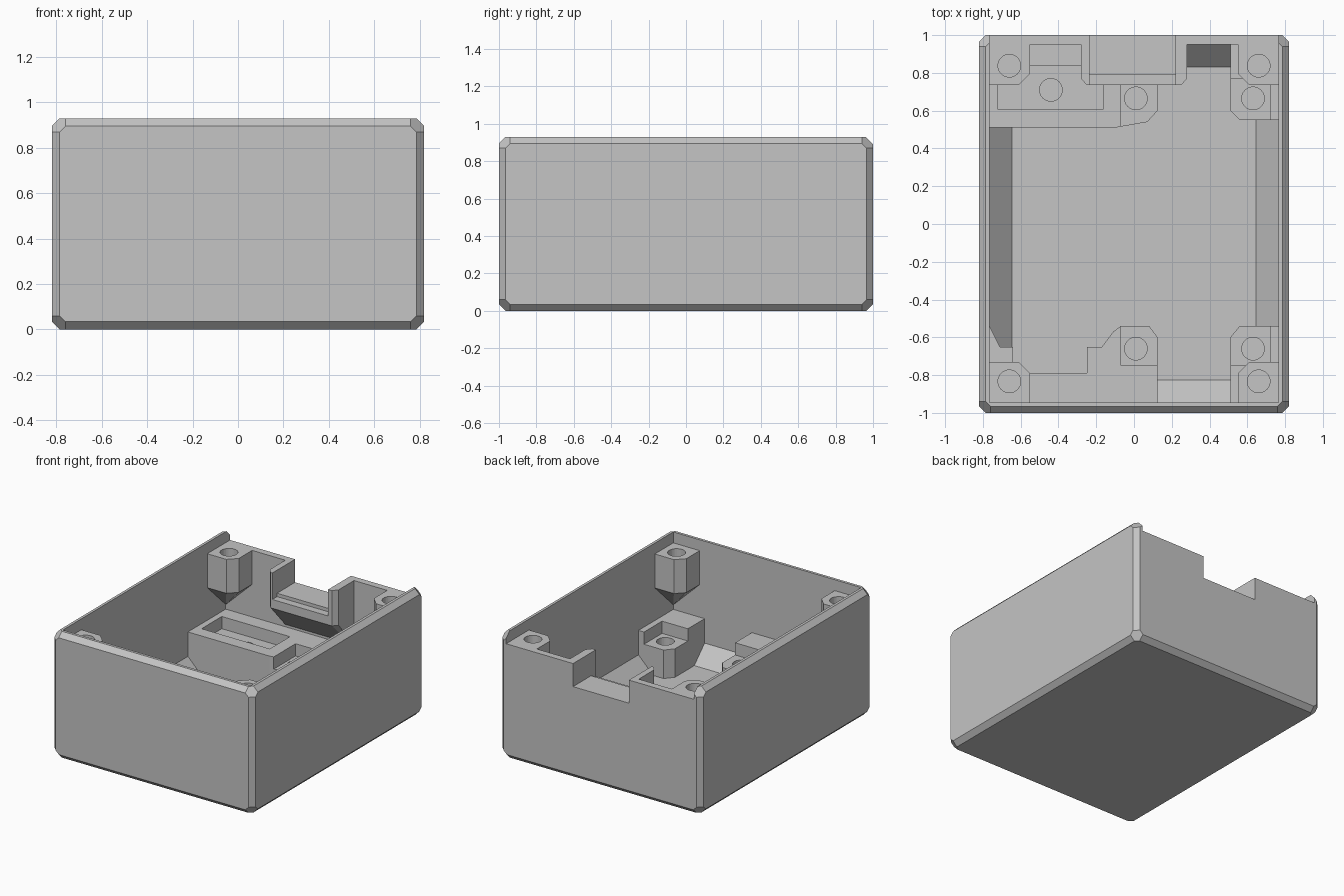
import bpy, bmesh, math
from itertools import permutations, product

if "Cube" in bpy.data.objects:
    bpy.data.objects.remove(bpy.data.objects["Cube"])

grey = bpy.data.materials.new("plain_grey")
grey.diffuse_color = (0.555, 0.555, 0.555, 1)
grey.use_nodes = True
grey.node_tree.nodes["Principled BSDF"].inputs["Base Color"].default_value = grey.diffuse_color


def finish(name, bm):
    bmesh.ops.recalc_face_normals(bm, faces=bm.faces)
    me = bpy.data.meshes.new(name)
    bm.to_mesh(me)
    bm.free()
    me.materials.append(grey)
    ob = bpy.data.objects.new(name, me)
    bpy.context.collection.objects.link(ob)
    return ob


def loft(name, rings):
    """Closed solid through rings given as (outline, height)."""
    bm = bmesh.new()
    loops = [[bm.verts.new((x, y, z)) for x, y in pts] for pts, z in rings]
    for a, b in zip(loops, loops[1:]):
        for i in range(len(a)):
            j = (i + 1) % len(a)
            bm.faces.new((a[i], a[j], b[j], b[i]))
    bm.faces.new(loops[0])
    bm.faces.new(loops[-1])
    return finish(name, bm)


def rect(x0, x1, y0, y1):
    return [(x0, y0), (x1, y0), (x1, y1), (x0, y1)]


def box(x0, x1, y0, y1, z0, z1):
    return loft("cutter", [(rect(x0, x1, y0, y1), z0), (rect(x0, x1, y0, y1), z1)])


def hole(x, y, z0, z1, r=0.06, n=32):
    ring = [(x + r * math.cos(2 * math.pi * i / n), y + r * math.sin(2 * math.pi * i / n))
            for i in range(n)]
    return loft("cutter", [(ring, z0), (ring, z1)])


def cut(ob, *cutters):
    """Subtract the cutters, then discard them."""
    for c in cutters:
        mod = ob.modifiers.new("cut", 'BOOLEAN')
        mod.operation = 'DIFFERENCE'
        mod.solver = 'EXACT'
        mod.object = c
    bpy.context.view_layer.update()
    dg = bpy.context.evaluated_depsgraph_get()
    me = bpy.data.meshes.new_from_object(ob.evaluated_get(dg))
    ob.modifiers.clear()
    ob.data = me
    for c in cutters:
        bpy.data.objects.remove(c)


W, F, B = 0.765, -0.945, 0.95          # inner walls: sides, front, back
SHELF, NOTCH, LIP, SEAT = 0.85, 0.68, 0.36, 0.27

# Case: chamfered box with clipped corners
bm = bmesh.new()
for s in product((-1, 1), repeat=3):
    for p in permutations((0, 0.035, 0.06)):
        bm.verts.new((s[0] * (0.82 - p[0]), s[1] * (1 - p[1]),
                      0.465 + s[2] * (0.465 - p[2])))
bmesh.ops.convex_hull(bm, input=bm.verts)
bmesh.ops.dissolve_limit(bm, angle_limit=0.01, verts=bm.verts, edges=bm.edges)
case = finish("case", bm)

# Cavity with a sloped floor border, low back wall and back notch
inner = rect(-W, W, F, B)
floor = rect(-W + 0.12, W - 0.12, F + 0.12, B - 0.12)
cut(case,
    loft("cutter", [(floor, 0.06), (inner, 0.18), (inner, 1.2)]),
    box(-W, W, 0.9, 1.1, SHELF, 1.3),
    box(-0.235, 0.22, 0.8, 1.1, NOTCH, 1.1))

# Corner screw posts, tapered into the walls below
for sx, xn in ((-1, "left"), (1, "right")):
    for sy, wall, yn in ((-1, -F, "front"), (1, B, "back")):
        pts = [(W, wall), (W, wall - 0.215), (0.61, wall - 0.215),
               (0.55, wall - 0.155), (0.55, wall)]
        full = [(sx * x, sy * y) for x, y in pts]
        tip = [(sx * (W + (x - W) * 0.03), sy * (wall + (y - wall) * 0.03)) for x, y in pts]
        post = loft(f"{yn}_{xn}_post", [(tip, 0.40), (full, 0.60), (full, SHELF)])
        cut(post, hole(sx * 0.66, sy * (wall - 0.112), 0.62, 1.0))

# Block under the back notch, with a stepped front lip
pts = [(-0.28, B), (-0.28, 0.77), (-0.25, 0.735), (0.25, 0.735), (0.28, 0.77), (0.28, B)]
tip = [(x, B + (y - B) * 0.02) for x, y in pts]
block = loft("notch_block", [(tip, 0.38), (pts, 0.59), (pts, SHELF)])
cut(block, box(-0.235, 0.22, 0.6, 1.1, NOTCH, 1.1),
    box(-0.235, 0.22, 0.6, 0.79, NOTCH - 0.025, 1.0))


def mount(name, outline, recesses, holes):
    """Floor block with sunken seats and screw holes."""
    ob = loft(name, [(outline, 0.05), (outline, LIP)])
    cut(ob, *[box(*r, SEAT, 0.6) for r in recesses])
    cut(ob, *[hole(x, y, 0.12, 0.5) for x, y in holes])


# Floor mounts
mount("back_left_mount",
      [(-W, 0.51), (-0.10, 0.51), (0.07, 0.54), (0.125, 0.60), (0.125, B), (-W, B)],
      [(-0.72, -0.165, 0.605, 0.84), (-0.07, 0.3, 0.4, 0.77)],
      [(-0.44, 0.71), (0.01, 0.665)])
mount("back_right_mount",
      [(0.51, B), (0.51, 0.60), (0.56, 0.55), (W, 0.55), (W, B)],
      [(0.4, 0.72, 0.4, 0.77)], [(0.63, 0.665)])
mount("front_right_mount",
      [(0.51, F), (0.51, -0.60), (0.56, -0.54), (W, -0.54), (W, F)],
      [(0.4, 0.72, -0.75, -0.4)], [(0.63, -0.66)])
mount("front_left_mount",
      [(0.125, F), (0.125, -0.60), (0.08, -0.54), (-0.07, -0.54), (-0.11, -0.57),
       (-0.17, -0.65), (-0.25, -0.65), (-0.25, -0.79), (-0.64, -0.79), (-0.64, -0.65),
       (-0.71, -0.65), (-W, -0.54), (-W, F)],
      [(-0.07, 0.3, -0.75, -0.4)], [(0.01, -0.66)])
